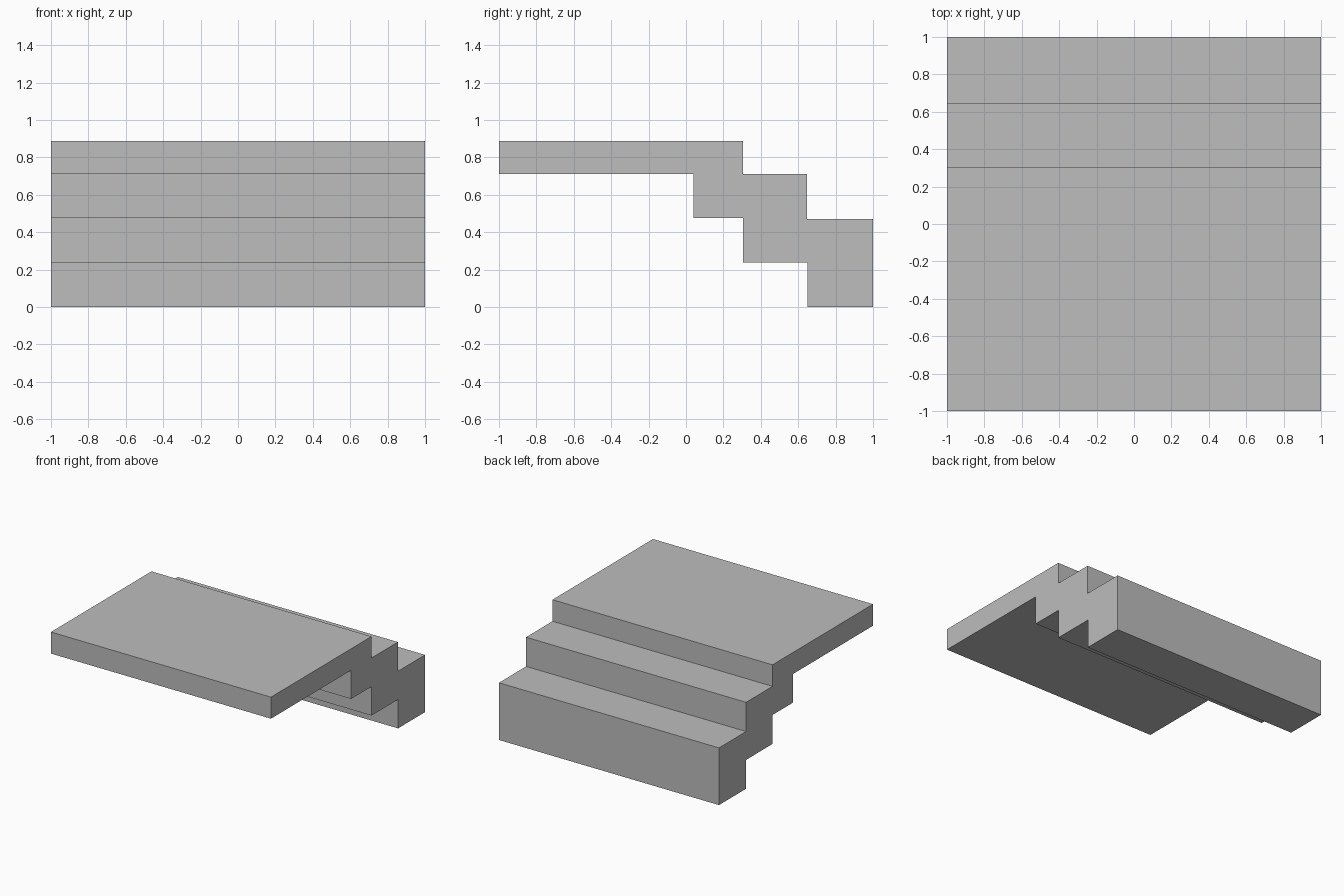
import bpy
import bmesh

default_cube = bpy.data.objects.get("Cube")
if default_cube:
    bpy.data.objects.remove(default_cube, do_unlink=True)

# Plain grey
grey = bpy.data.materials.new("plain_grey")
grey.use_nodes = True
colour = (0.51, 0.51, 0.51, 1.0)
grey.diffuse_color = colour
grey.node_tree.nodes["Principled BSDF"].inputs["Base Color"].default_value = colour

# Side outline (y, z): landing slab with steps going down to the back
HALF_WIDTH = 1.0
underside = [(-1, 0.71), (0.04, 0.71), (0.04, 0.475), (0.305, 0.475),
             (0.305, 0.237), (0.65, 0.237), (0.65, 0)]
treads = [(1, 0), (1, 0.47), (0.648, 0.47), (0.648, 0.71),
          (0.305, 0.71), (0.305, 0.887), (-1, 0.887)]


def extrude_outline(name, outline, half_width, material):
    """Extrude a (y, z) outline along x into a closed solid."""
    bm = bmesh.new()
    face = bm.faces.new([bm.verts.new((-half_width, y, z)) for y, z in outline])
    side = bmesh.ops.extrude_face_region(bm, geom=[face], use_keep_orig=True)
    moved = [v for v in side["geom"] if isinstance(v, bmesh.types.BMVert)]
    bmesh.ops.translate(bm, verts=moved, vec=(2 * half_width, 0, 0))
    bmesh.ops.recalc_face_normals(bm, faces=bm.faces)
    mesh = bpy.data.meshes.new(name)
    bm.to_mesh(mesh)
    bm.free()
    mesh.materials.append(material)
    obj = bpy.data.objects.new(name, mesh)
    bpy.context.collection.objects.link(obj)
    return obj


# Landing and stair flight in one solid
extrude_outline("landing_with_steps", underside + treads, HALF_WIDTH, grey)
